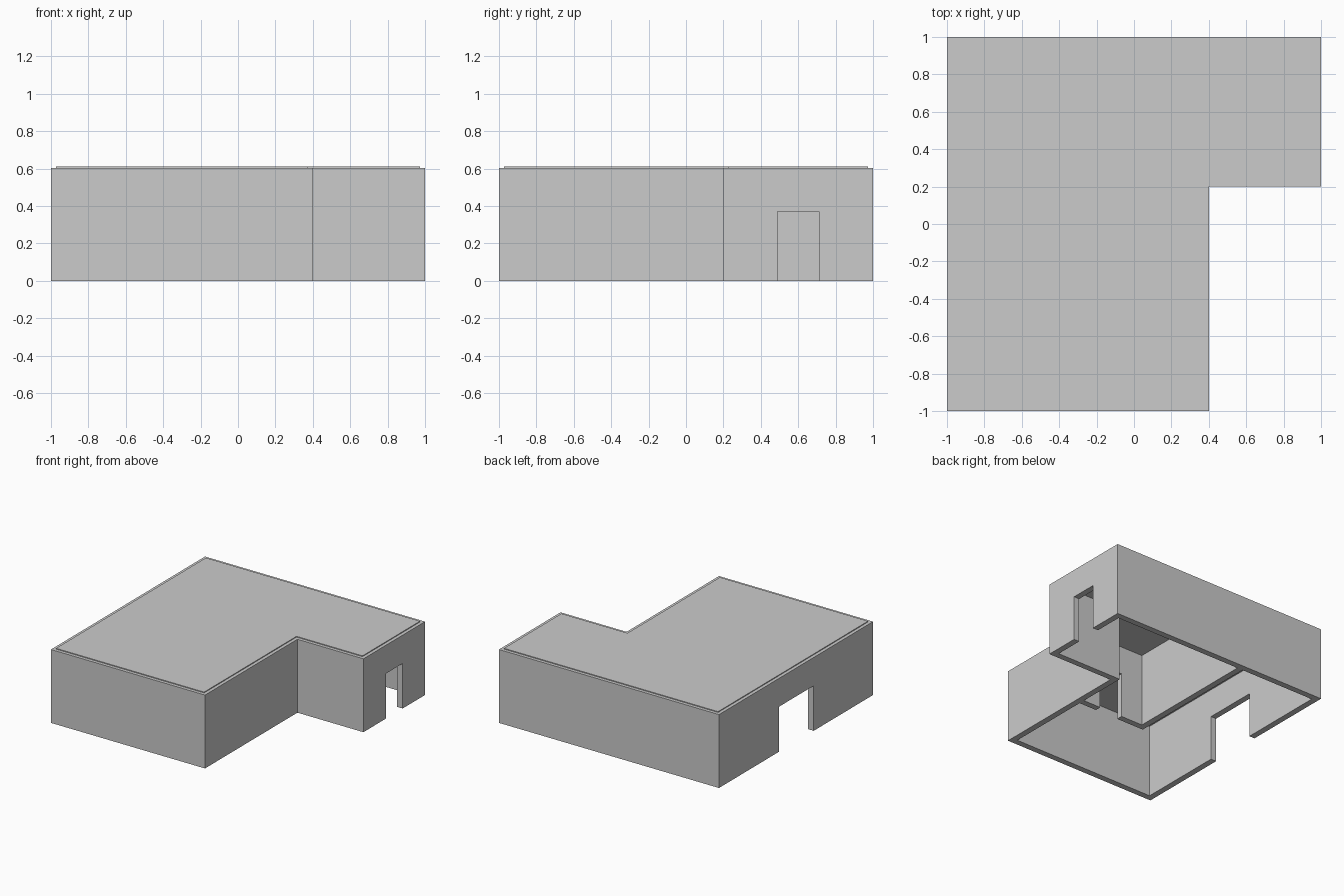
import bpy, bmesh

if "Cube" in bpy.data.objects:
    bpy.data.objects.remove(bpy.data.objects["Cube"])


def prism(name, outline, z0, z1):
    """Extrude a counter-clockwise floor outline from z0 to z1."""
    bm = bmesh.new()
    face = bm.faces.new([bm.verts.new((x, y, z0)) for x, y in outline])
    top = bmesh.ops.extrude_face_region(bm, geom=[face], use_keep_orig=True)
    verts = [v for v in top["geom"] if isinstance(v, bmesh.types.BMVert)]
    bmesh.ops.translate(bm, verts=verts, vec=(0, 0, z1 - z0))
    bmesh.ops.recalc_face_normals(bm, faces=bm.faces)
    mesh = bpy.data.meshes.new(name)
    bm.to_mesh(mesh)
    bm.free()
    obj = bpy.data.objects.new(name, mesh)
    bpy.context.collection.objects.link(obj)
    return obj


def rect(x0, x1, y0, y1):
    return [(x0, y0), (x1, y0), (x1, y1), (x0, y1)]


def footprint(d):
    """L-shaped house outline moved inward by d."""
    return [(-1 + d, -1 + d), (0.4 - d, -1 + d), (0.4 - d, 0.2 + d),
            (1 - d, 0.2 + d), (1 - d, 1 - d), (-1 + d, 1 - d)]


WALL_TOP, DOOR_TOP = 0.603, 0.37

# Walls: solid block, later hollowed out
walls = prism("walls", footprint(0), 0, WALL_TOP)

# Two rooms; what remains between them is the partition
main_room = [(-0.95, -0.95), (0.35, -0.95), (0.35, -0.22),
             (-0.27, -0.22), (-0.27, 0.95), (-0.95, 0.95)]
back_room = [(-0.22, -0.17), (0.35, -0.17), (0.35, 0.25),
             (0.95, 0.25), (0.95, 0.95), (-0.22, 0.95)]
cutters = [prism("room_cutter", r, -0.1, WALL_TOP + 0.1)
           for r in (main_room, back_room)]

# Doorways: left wall, right wall, partition
doors = [rect(-1.1, -0.9, -0.23, 0.22),
         rect(0.9, 1.1, 0.49, 0.71),
         rect(-0.02, 0.19, -0.27, -0.12)]
cutters += [prism("door_cutter", d, -0.1, DOOR_TOP) for d in doors]

bpy.context.view_layer.objects.active = walls
for cutter in cutters:
    cutter.hide_render = True
    mod = walls.modifiers.new(cutter.name, 'BOOLEAN')
    mod.operation = 'DIFFERENCE'
    mod.solver = 'EXACT'
    mod.object = cutter
    bpy.ops.object.modifier_apply(modifier=mod.name)
    bpy.data.objects.remove(cutter)

# Roof: thin slab set slightly in from the wall edge
prism("roof", footprint(0.027), WALL_TOP, 0.61)
